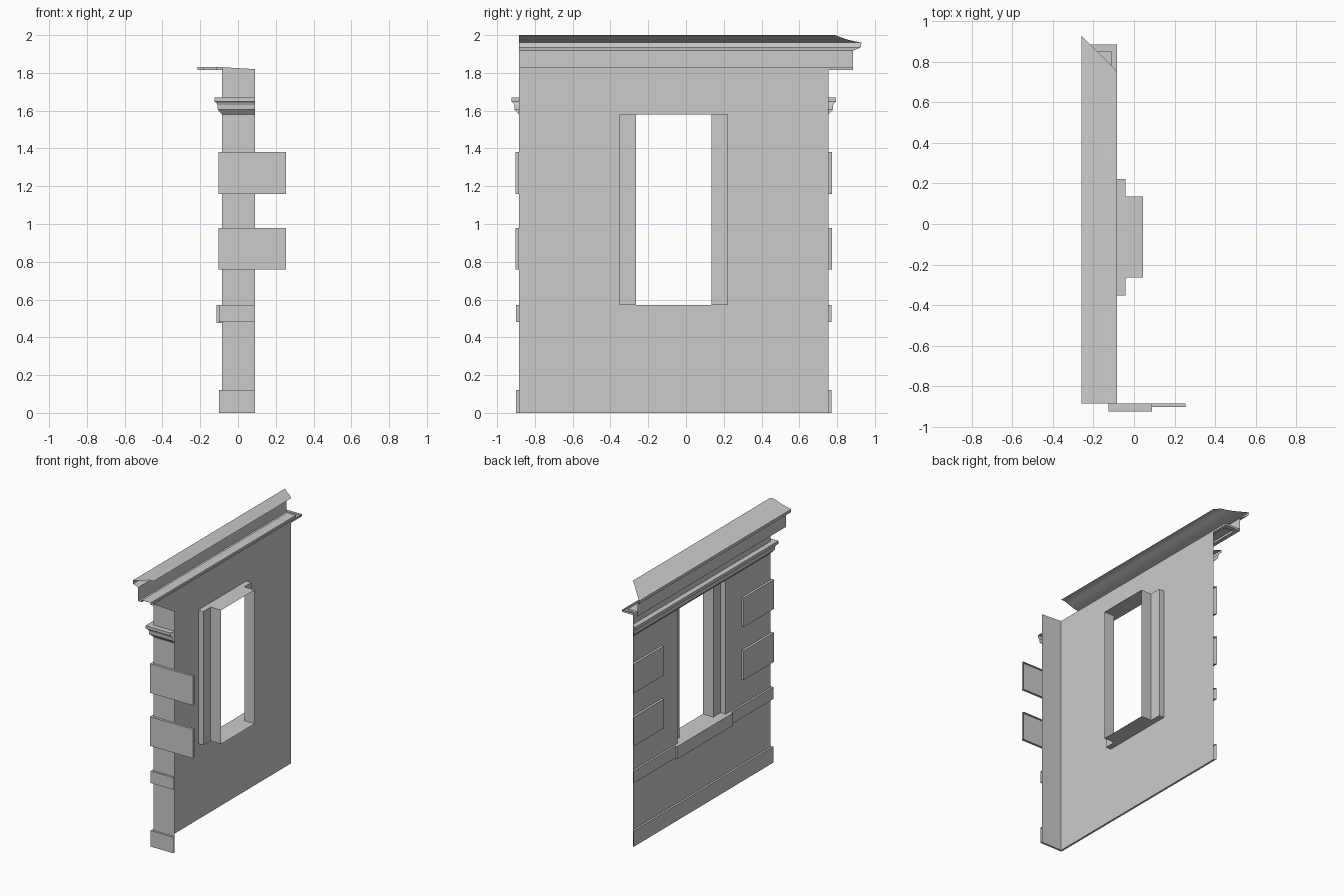
import bpy
import math

if "Cube" in bpy.data.objects:
    bpy.data.objects.remove(bpy.data.objects["Cube"], do_unlink=True)

# One plain stone colour
stone = bpy.data.materials.new("stone_grey")
stone.use_nodes = True
COLOUR = (0.6, 0.6, 0.6, 1)
stone.diffuse_color = COLOUR
stone.node_tree.nodes["Principled BSDF"].inputs["Base Color"].default_value = COLOUR

# Wall planes: outer face, front corner, back corner, end of the front return
WX, FY, BY, RX = -0.085, -0.885, 0.755, 0.09
TOP = 1.83
MID = (FY + BY) / 2
SILL, HEAD = 0.57, 1.58
WIDE, NARROW = 0.287, 0.2        # half widths of the stepped opening
STEP_X, DEEP_X = -0.042, 0.045   # depths of the stepped opening


def build(name, verts, faces, smooth=False):
    mesh = bpy.data.meshes.new(name)
    mesh.from_pydata(verts, [], faces)
    mesh.materials.append(stone)
    obj = bpy.data.objects.new(name, mesh)
    bpy.context.collection.objects.link(obj)
    if smooth:
        bpy.ops.object.select_all(action='DESELECT')
        obj.select_set(True)
        bpy.context.view_layer.objects.active = obj
        bpy.ops.object.shade_smooth_by_angle(angle=math.radians(25))
    return obj


def polygons(name, polys):
    """Sheet made from separate polygons."""
    verts, faces = [], []
    for poly in polys:
        faces.append(range(len(verts), len(verts) + len(poly)))
        verts += poly
    return build(name, verts, [list(f) for f in faces])


def sweep(name, profile, stations, cap_start=False, cap_end=False, smooth=False):
    """Sweep (offset, z) along stations (x, y, offset direction x, y)."""
    n = len(profile)
    verts = [(x + dx * o, y + dy * o, z)
             for x, y, dx, dy in stations for o, z in profile]
    faces = []
    for s in range(len(stations) - 1):
        for i in range(n - 1):
            a = s * n + i
            faces.append((a, a + 1, a + n + 1, a + n))
    if cap_start:
        faces.append(tuple(reversed(range(n))))
    if cap_end:
        faces.append(tuple(range(len(verts) - n, len(verts))))
    return build(name, verts, faces, smooth)


def slab(depth, low, high):
    return [(0, low), (depth, low), (depth, high), (0, high)]


def face_x(x, y0, y1, z0, z1):
    return [(x, y0, z0), (x, y0, z1), (x, y1, z1), (x, y1, z0)]


def face_y(y, x0, x1, z0, z1):
    return [(x0, y, z0), (x1, y, z0), (x1, y, z1), (x0, y, z1)]


def face_z(z, x0, x1, y0, y1):
    return [(x0, y0, z), (x1, y0, z), (x1, y1, z), (x0, y1, z)]


# Side wall around the opening, and the narrow front return
w0, w1 = MID - WIDE, MID + WIDE
polygons("side_wall", [
    face_x(WX, FY, w0, 0, TOP),
    face_x(WX, w1, BY, 0, TOP),
    face_x(WX, w0, w1, 0, SILL),
    face_x(WX, w0, w1, HEAD, TOP)])
polygons("front_return", [
    [(WX, FY, 0), (RX, FY, 0), (RX, FY, TOP - 0.01), (WX, FY, TOP)]])

# Stepped window reveals, both jambs, head and floor
jambs = []
for side in (-1, 1):
    wide, narrow = MID + side * WIDE, MID + side * NARROW
    for poly in (face_y(wide, WX, STEP_X, SILL, HEAD),
                 face_x(STEP_X, wide, narrow, SILL, HEAD),
                 face_y(narrow, STEP_X, DEEP_X, SILL, HEAD)):
        jambs.append(poly if side > 0 else poly[::-1])
# keep the stepped faces looking outward
jambs[1].reverse()
jambs[4].reverse()
jambs[1], jambs[4] = [face_x(STEP_X, *sorted((MID + s * WIDE, MID + s * NARROW)), SILL, HEAD)
                      for s in (-1, 1)]
polygons("window_jambs", jambs)
for name, z in (("window_floor", SILL), ("window_head", HEAD)):
    polys = [face_z(z, WX, STEP_X, w0, w1),
             face_z(z, STEP_X, DEEP_X, MID - NARROW, MID + NARROW)]
    if z == HEAD:
        polys = [p[::-1] for p in polys]
    polygons(name, polys)

# Projecting sill
sweep("window_sill", slab(0.03, 0.475, SILL),
      [(WX, MID - 0.33, -1, 0), (WX, MID + 0.33, -1, 0)], True, True)

# Bands and moulding wrapping the corner, mitred at the back
around = [(RX, FY, 0, -1), (WX, FY, -1, -1), (WX, BY, -1, 1)]
sweep("base_band", slab(0.015, 0, 0.12), around)
sweep("sill_band", slab(0.015, 0.48, SILL), around)
sweep("string_moulding",
      [(0, 1.58), (0.022, 1.605), (0.024, 1.63), (0.03, 1.642),
       (0.04, 1.648), (0.04, 1.67), (0, 1.67)], around)

# Corner blocks
for i, low in enumerate((0.76, 1.16)):
    block = slab(0.018, low, low + 0.22)
    sweep(f"front_corner_block_{i + 1}", block,
          [(0.255, FY, 0, -1), (WX, FY, -1, -1), (WX, FY + 0.345, -1, 0)], True, True)
    sweep(f"back_corner_block_{i + 1}", block,
          [(WX, BY - 0.345, -1, 0), (WX, BY, -1, 1)], True)

# Roof cornice, square at the front and mitred at the back
sweep("roof_cornice",
      [(0.13, 1.815), (0.13, 1.918), (0.148, 1.925), (0.17, 1.935), (0.174, 1.96),
       (0.14, 1.967), (0.1, 1.976), (0.065, 1.988), (0.035, 2.0), (0, 2.0)],
      [(WX, FY, -1, 0), (WX, BY, -1, 1)], smooth=True)

# Soffit with a sunk panel, running on to a square corner
LOW, END = 1.815, BY + 0.13
sweep("soffit",
      [(0, LOW), (0.025, LOW), (0.025, TOP), (0.1, TOP), (0.1, LOW), (0.13, LOW)],
      [(WX, FY, -1, 0), (WX, END - 0.035, -1, 0)])
x0 = WX - 0.13
polygons("soffit_corner", [
    face_z(LOW, x0, WX, END - 0.035, END)[::-1],
    face_y(END - 0.035, WX - 0.1, WX - 0.025, LOW, TOP),
    face_y(END, x0, WX, LOW, TOP)[::-1],
    face_x(WX, BY, END, LOW, TOP)[::-1]])
